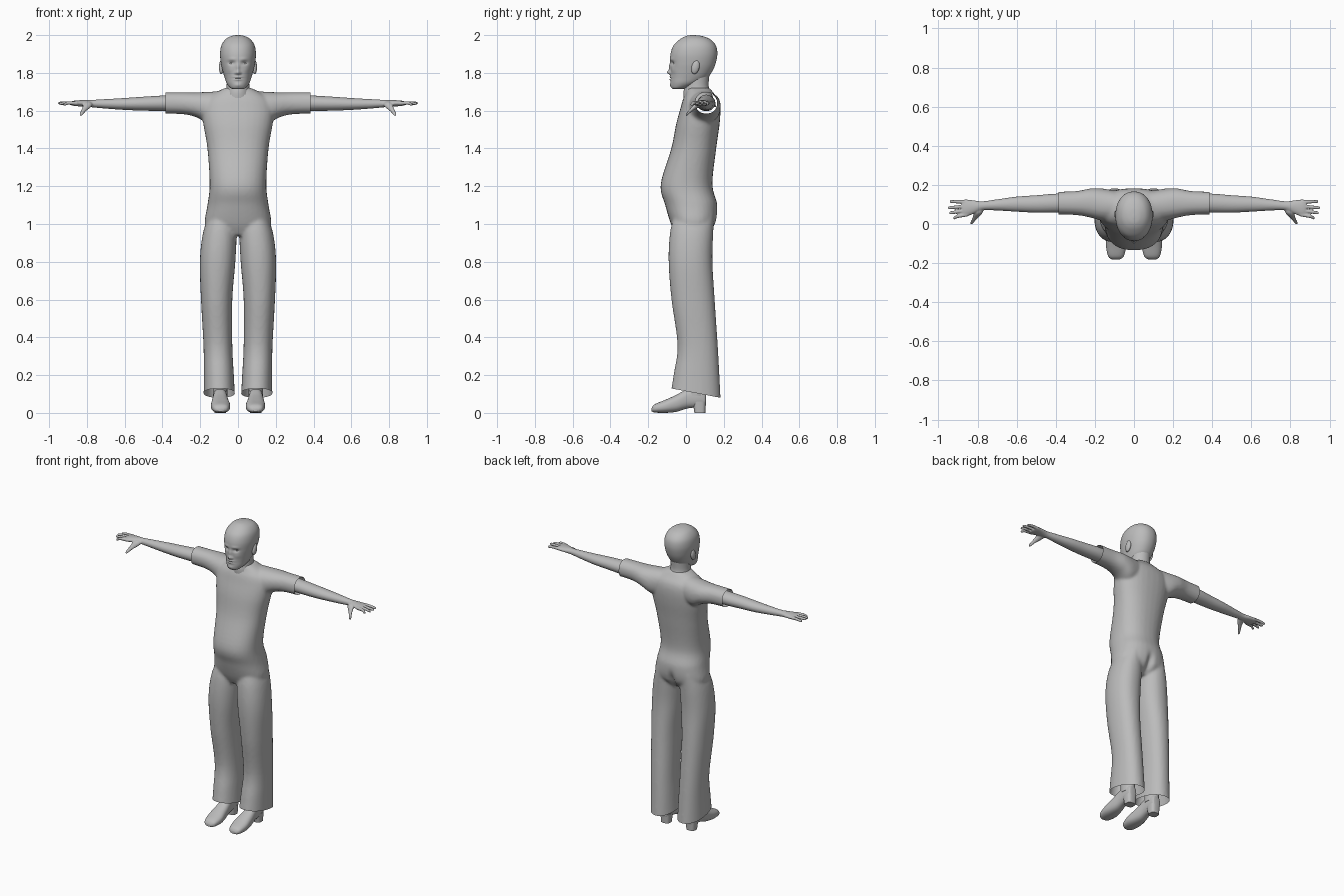
import bpy, bmesh, math
from mathutils import Vector, Matrix

cube = bpy.data.objects.get("Cube")
if cube:
    bpy.data.objects.remove(cube)

grey = bpy.data.materials.new("plain grey")
grey.use_nodes = True
tone = (0.5, 0.5, 0.5, 1)
grey.diffuse_color = tone
grey.node_tree.nodes["Principled BSDF"].inputs["Base Color"].default_value = tone


def spline(rows, steps):
    """Catmull-Rom interpolation of the section rows."""
    rows = [Vector(r) for r in rows]
    padded = [rows[0]] + rows + [rows[-1]]
    result = []
    for a, b, c, d in zip(padded, padded[1:], padded[2:], padded[3:]):
        for i in range(steps):
            t = i / steps
            m, n = (c - a) / 2, (d - b) / 2
            result.append(b + m * t + (3 * (c - b) - 2 * m - n) * t ** 2
                          + (2 * (b - c) + m + n) * t ** 3)
    return result + [rows[-1]]


def loft(bm, axis, rows, side=1, sides=32, steps=6, power=2.0):
    """Closed loft; each row is position along the axis, then the two extents."""
    rings = []
    for t, u0, u1, v0, v1 in spline(rows, steps):
        ring = []
        for k in range(sides):
            angle = math.tau * k / sides
            c, s = math.cos(angle), math.sin(angle)
            u = (u0 + u1) / 2 + (u1 - u0) / 2 * math.copysign(abs(c) ** (2 / power), c)
            v = (v0 + v1) / 2 + (v1 - v0) / 2 * math.copysign(abs(s) ** (2 / power), s)
            x, y, z = {"X": (t, u, v), "Y": (u, t, v), "Z": (u, v, t)}[axis]
            ring.append(bm.verts.new((x * side, y, z)))
        rings.append(ring)
    for low, high in zip(rings, rings[1:]):
        for k in range(sides):
            n = (k + 1) % sides
            bm.faces.new((low[k], low[n], high[n], high[k]))
    bm.faces.new(rings[0])
    bm.faces.new(rings[-1])


def finish(name, bm, angle=60):
    bmesh.ops.recalc_face_normals(bm, faces=bm.faces)
    mesh = bpy.data.meshes.new(name)
    bm.to_mesh(mesh)
    bm.free()
    obj = bpy.data.objects.new(name, mesh)
    bpy.context.collection.objects.link(obj)
    mesh.materials.append(grey)
    bpy.ops.object.select_all(action="DESELECT")
    obj.select_set(True)
    bpy.context.view_layer.objects.active = obj
    bpy.ops.object.shade_smooth_by_angle(angle=math.radians(angle))
    return obj


def fuse(bm, voxel, rounds):
    """Merge overlapping lofts into one softly blended skin."""
    bmesh.ops.recalc_face_normals(bm, faces=bm.faces)
    mesh = bpy.data.meshes.new("blend")
    bm.to_mesh(mesh)
    bm.free()
    obj = bpy.data.objects.new("blend", mesh)
    bpy.context.collection.objects.link(obj)
    remesh = obj.modifiers.new("Remesh", "REMESH")
    remesh.mode = "VOXEL"
    remesh.voxel_size = voxel
    smooth = obj.modifiers.new("Smooth", "SMOOTH")
    smooth.iterations = rounds
    bpy.context.view_layer.update()
    merged = bpy.data.meshes.new_from_object(
        obj.evaluated_get(bpy.context.evaluated_depsgraph_get()))
    out = bmesh.new()
    out.from_mesh(merged)
    bpy.data.objects.remove(obj)
    return out


def cut(bm, point, normal):
    geom = bm.verts[:] + bm.edges[:] + bm.faces[:]
    bmesh.ops.bisect_plane(bm, geom=geom, plane_co=point, plane_no=normal, clear_outer=True)


# Shirt and trousers, blended, then trimmed at the sleeves and hems
bm = bmesh.new()
loft(bm, "Z", [(0.94, -.13, .13, -.05, .10), (1.0, -.175, .175, -.08, .155),
               (1.1, -.162, .162, -.11, .166), (1.21, -.15, .15, -.134, .14),
               (1.4, -.162, .162, -.078, .16), (1.53, -.184, .184, -.052, .178),
               (1.61, -.19, .19, -.03, .182), (1.66, -.17, .17, -.016, .172),
               (1.695, -.12, .12, .0, .145), (1.72, -.07, .07, .005, .125)], power=2.3)
for side in (1, -1):
    loft(bm, "X", [(.06, .02, .16, 1.55, 1.705), (.15, .015, .18, 1.53, 1.7),
                   (.22, .032, .182, 1.565, 1.697), (.3, .046, .168, 1.582, 1.697),
                   (.45, .05, .164, 1.584, 1.697)], side, power=2.2)
    loft(bm, "Z", [(1.06, .02, .15, -.06, .15), (.95, .008, .186, -.085, .144),
                   (.8, .014, .202, -.092, .14), (.6, .03, .196, -.077, .152),
                   (.36, .03, .183, -.045, .168), (.2, .022, .181, -.066, .177),
                   (.02, .012, .183, -.095, .186)], side, power=2.2)
bm = fuse(bm, .009, 5)
cut(bm, (.385, 0, 0), (1, 0, 0))
cut(bm, (-.385, 0, 0), (-1, 0, 0))
cut(bm, (0, -.08, .13), (0, -.19, -1))
for v in bm.verts:  # seat cleft
    if v.co.y > .06:
        v.co.y -= .022 * math.exp(-(v.co.x / .02) ** 2 - ((v.co.z - 1.0) / .05) ** 2)
finish("shirt_and_trousers", bm)

# Arms with hands
for side, label in ((1, "left"), (-1, "right")):
    bm = bmesh.new()
    loft(bm, "X", [(.3, .06, .155, 1.597, 1.685), (.4, .058, .155, 1.598, 1.68),
                   (.5, .058, .147, 1.6, 1.674), (.6, .063, .14, 1.604, 1.667),
                   (.7, .069, .126, 1.611, 1.661), (.775, .07, .116, 1.618, 1.657),
                   (.82, .052, .121, 1.622, 1.656), (.86, .037, .125, 1.624, 1.654),
                   (.88, .04, .122, 1.628, 1.65)], side)
    for base, tip, reach, drop in ((.048, .031, .925, .008), (.069, .057, .945, .002),
                                   (.091, .083, .952, 0), (.113, .115, .942, .004)):
        loft(bm, "X", [(.85, base - .01, base + .01, 1.628, 1.65),
                       (.9, (base + tip) / 2 - .009, (base + tip) / 2 + .009, 1.631, 1.65),
                       (reach - .006, tip - .008, tip + .008, 1.632 - drop, 1.648 - drop),
                       (reach, tip - .004, tip + .004, 1.636 - drop, 1.644 - drop)],
             side, sides=12)
    loft(bm, "Y", [(.085, .765, .81, 1.624, 1.65), (.055, .775, .82, 1.61, 1.645),
                   (.03, .8, .827, 1.594, 1.619), (.006, .82, .838, 1.574, 1.592),
                   (-.002, .828, .836, 1.572, 1.58)], side, sides=12)
    finish(label + "_arm", fuse(bm, .004, 3))

# Neck
bm = bmesh.new()
loft(bm, "Z", [(1.62, -.09, .09, -.01, .16), (1.69, -.068, .068, -.014, .136),
               (1.73, -.06, .06, -.008, .12), (1.8, -.06, .06, -.01, .125)])
finish("neck", bm)

# Head, with the face shaped by soft pushes
bm = bmesh.new()
loft(bm, "Z", [(1.714, -.025, .025, -.068, -.02), (1.722, -.042, .042, -.077, .01),
               (1.745, -.06, .06, -.081, .07), (1.775, -.071, .071, -.081, .115),
               (1.81, -.081, .081, -.081, .14), (1.85, -.09, .09, -.083, .157),
               (1.9, -.095, .095, -.082, .166), (1.945, -.088, .088, -.066, .158),
               (1.978, -.066, .066, -.032, .128), (1.995, -.035, .035, .0, .085),
               (2.0, -.006, .006, .03, .045)], sides=112, steps=8, power=2.15)
pushes = [  # x, z, width, height, depth
    (0, 1.802, .010, .011, -.019), (0, 1.828, .008, .02, -.009),
    (.013, 1.799, .006, .006, -.006), (.034, 1.852, .017, .010, .011),
    (.03, 1.872, .022, .008, -.004), (0, 1.778, .022, .005, -.006),
    (0, 1.765, .018, .005, -.006), (0, 1.7715, .024, .0025, .004),
    (0, 1.735, .02, .011, -.005), (.045, 1.815, .018, .016, -.003)]
for v in bm.verts:
    if v.co.y < 0:
        x, z = abs(v.co.x), v.co.z
        v.co.y += sum(d * math.exp(-((x - px) / w) ** 2 - ((z - pz) / h) ** 2)
                      for px, pz, w, h, d in pushes)
finish("head", bm, 80)


def ball(name, place, size, tilt=0):
    bm = bmesh.new()
    bmesh.ops.create_uvsphere(bm, u_segments=20, v_segments=12, radius=1)
    bm.transform(Matrix.Translation(place) @ Matrix.Rotation(tilt, 4, "X")
                 @ Matrix.Diagonal((*size, 1)))
    return finish(name, bm)


for side, label in ((1, "left"), (-1, "right")):
    # Eye and ear
    ball(label + "_eye", (side * .033, -.058, 1.852), (.013, .010, .008))
    ball(label + "_ear", (side * .088, .05, 1.83), (.013, .021, .037), math.radians(-14))

    # Shoe with heel and ankle
    bm = bmesh.new()
    loft(bm, "Y", [(-.182, .075, .112, .008, .026), (-.165, .052, .132, .002, .046),
                   (-.11, .041, .143, 0, .069), (-.05, .049, .139, .006, .096),
                   (.01, .058, .131, .024, .128), (.07, .06, .128, .03, .14),
                   (.1, .066, .122, .034, .12), (.106, .08, .108, .05, .1)],
         side, power=2.4)
    loft(bm, "Z", [(0, .064, .124, .045, .102), (.06, .06, .128, .035, .106)],
         side, steps=1, power=3)
    loft(bm, "Z", [(.09, .056, .132, .0, .104), (.3, .06, .14, .01, .11)], side, steps=1)
    finish(label + "_shoe", bm)
